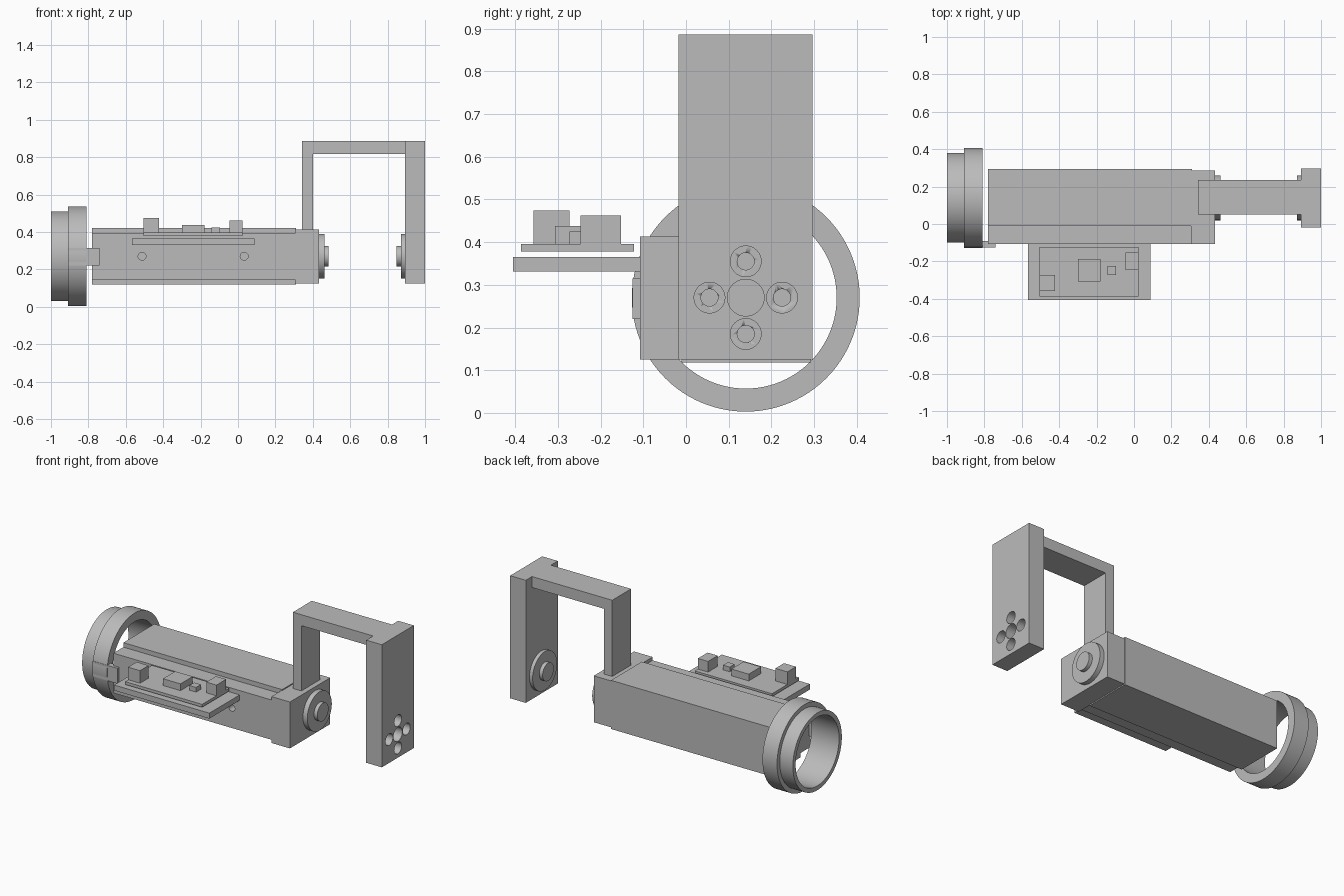
import bpy
import math
from mathutils import Matrix

old = bpy.data.objects.get("Cube")
if old:
    bpy.data.objects.remove(old, do_unlink=True)

grey = bpy.data.materials.new("matte grey")
grey.use_nodes = True
GREY = (0.5, 0.5, 0.5, 1)
grey.diffuse_color = GREY
grey.node_tree.nodes["Principled BSDF"].inputs["Base Color"].default_value = GREY

AXIS_Y, AXIS_Z = 0.14, 0.27   # shared centre line of the ring and pivots


def finish(obj, name):
    obj.name = obj.data.name = name
    obj.data.materials.clear()
    obj.data.materials.append(grey)
    return obj


def box(name, x, y, z):
    """Box from (low, high) limits on each axis."""
    bpy.ops.mesh.primitive_cube_add(size=1)
    obj = bpy.context.object
    size = [b - a for a, b in (x, y, z)]
    mid = [(a + b) / 2 for a, b in (x, y, z)]
    obj.data.transform(Matrix.Translation(mid) @ Matrix.Diagonal((*size, 1)))
    return finish(obj, name)


def cylinder(name, axis, lo, hi, radius, a, b):
    """Cylinder along x at (y, z) = (a, b), or along y at (x, z) = (a, b)."""
    mid = (lo + hi) / 2
    along_x = axis == "x"
    bpy.ops.mesh.primitive_cylinder_add(vertices=48, radius=radius, depth=hi - lo)
    obj = bpy.context.object
    turn = Matrix.Rotation(math.pi / 2, 4, "Y" if along_x else "X")
    place = (mid, a, b) if along_x else (a, mid, b)
    obj.data.transform(Matrix.Translation(place) @ turn)
    bpy.ops.object.shade_smooth_by_angle(angle=math.radians(30))
    return finish(obj, name)


def drill(target, cutter):
    """Cut a hole and discard the cutter."""
    mod = target.modifiers.new("hole", "BOOLEAN")
    mod.operation, mod.solver, mod.object = "DIFFERENCE", "EXACT", cutter
    bpy.ops.object.select_all(action="DESELECT")
    bpy.context.view_layer.objects.active = target
    target.select_set(True)
    bpy.ops.object.modifier_apply(modifier=mod.name)
    bpy.data.objects.remove(cutter, do_unlink=True)


def lathe_x(name, profile, steps=96):
    """Revolve a closed (x, radius) profile about the centre line."""
    verts, faces, n = [], [], len(profile)
    for i in range(steps):
        t = 2 * math.pi * i / steps
        verts += [(x, AXIS_Y + r * math.cos(t), AXIS_Z + r * math.sin(t))
                  for x, r in profile]
        for j in range(n):
            k, nxt = (j + 1) % n, (i + 1) % steps
            faces.append((i * n + j, i * n + k, nxt * n + k, nxt * n + j))
    mesh = bpy.data.meshes.new(name)
    mesh.from_pydata(verts, [], faces)
    obj = bpy.data.objects.new(name, mesh)
    bpy.context.collection.objects.link(obj)
    bpy.ops.object.select_all(action="DESELECT")
    bpy.context.view_layer.objects.active = obj
    obj.select_set(True)
    bpy.ops.object.mode_set(mode="EDIT")
    bpy.ops.mesh.select_all(action="SELECT")
    bpy.ops.mesh.normals_make_consistent(inside=False)
    bpy.ops.object.mode_set(mode="OBJECT")
    bpy.ops.object.shade_smooth_by_angle(angle=math.radians(30))
    return finish(obj, name)


# Stepped end ring and the tab that holds it
lathe_x("end_ring", [(-1, 0.213), (-1, 0.24), (-0.91, 0.24),
                     (-0.91, 0.267), (-0.81, 0.267), (-0.81, 0.213)])
box("ring_tab", (-0.91, -0.74), (-0.125, -0.09), (0.22, 0.315))

# Long body with a narrower front plate and a square end block
box("body", (-0.78, 0.31), (-0.01, 0.293), (0.118, 0.42))
front_plate = box("front_plate", (-0.78, 0.32), (-0.108, 0), (0.145, 0.392))
box("end_block", (0.305, 0.432), (-0.108, 0.287), (0.125, 0.413))
for x in (-0.513, 0.033):
    drill(front_plate, cylinder("cutter", "y", -0.2, -0.05, 0.021, x, AXIS_Z))

# Shelf carrying a circuit board with components
box("shelf", (-0.567, 0.087), (-0.405, -0.1), (0.331, 0.365))
box("circuit_board", (-0.505, 0.025), (-0.387, -0.122), (0.378, 0.396))
for name, x, y, top in [
        ("tall_component", (-0.505, -0.423), (-0.357, -0.273), 0.474),
        ("wide_component", (-0.3, -0.18), (-0.307, -0.187), 0.438),
        ("small_component", (-0.143, -0.097), (-0.273, -0.225), 0.425),
        ("edge_component", (-0.045, 0.025), (-0.247, -0.152), 0.462)]:
    box(name, x, y, (0.39, top))

# Bridge from the end block up and over to the arm
box("bridge_post", (0.342, 0.4), (0.05, 0.235), (0.4, 0.886))
box("bridge_bar", (0.39, 0.9), (0.05, 0.235), (0.818, 0.886))

# Arm with a cross of holes on its outer face
arm = box("arm", (0.893, 1), (-0.018, 0.296), (0.125, 0.886))
drill(arm, cylinder("cutter", "x", 0.93, 1.1, 0.043, AXIS_Y, AXIS_Z))
for i in range(4):
    y = AXIS_Y + 0.085 * math.cos(i * math.pi / 2)
    z = AXIS_Z + 0.085 * math.sin(i * math.pi / 2)
    drill(arm, cylinder("cutter", "x", 0.95, 1.1, 0.036, y, z))
    drill(arm, cylinder("cutter", "x", 0.91, 1.1, 0.02, y, z))

# Facing pivot discs with round bosses
for side, base, step in (("block", 0.432, 1), ("arm", 0.893, -1)):
    for part, start, end, radius in (("disc", -0.005, 0.03, 0.12),
                                     ("boss", 0.02, 0.053, 0.055)):
        lo, hi = sorted((base + step * start, base + step * end))
        if side == "arm":
            lo += 0.008
        cylinder(f"{side}_pivot_{part}", "x", lo, hi, radius, AXIS_Y, AXIS_Z)
